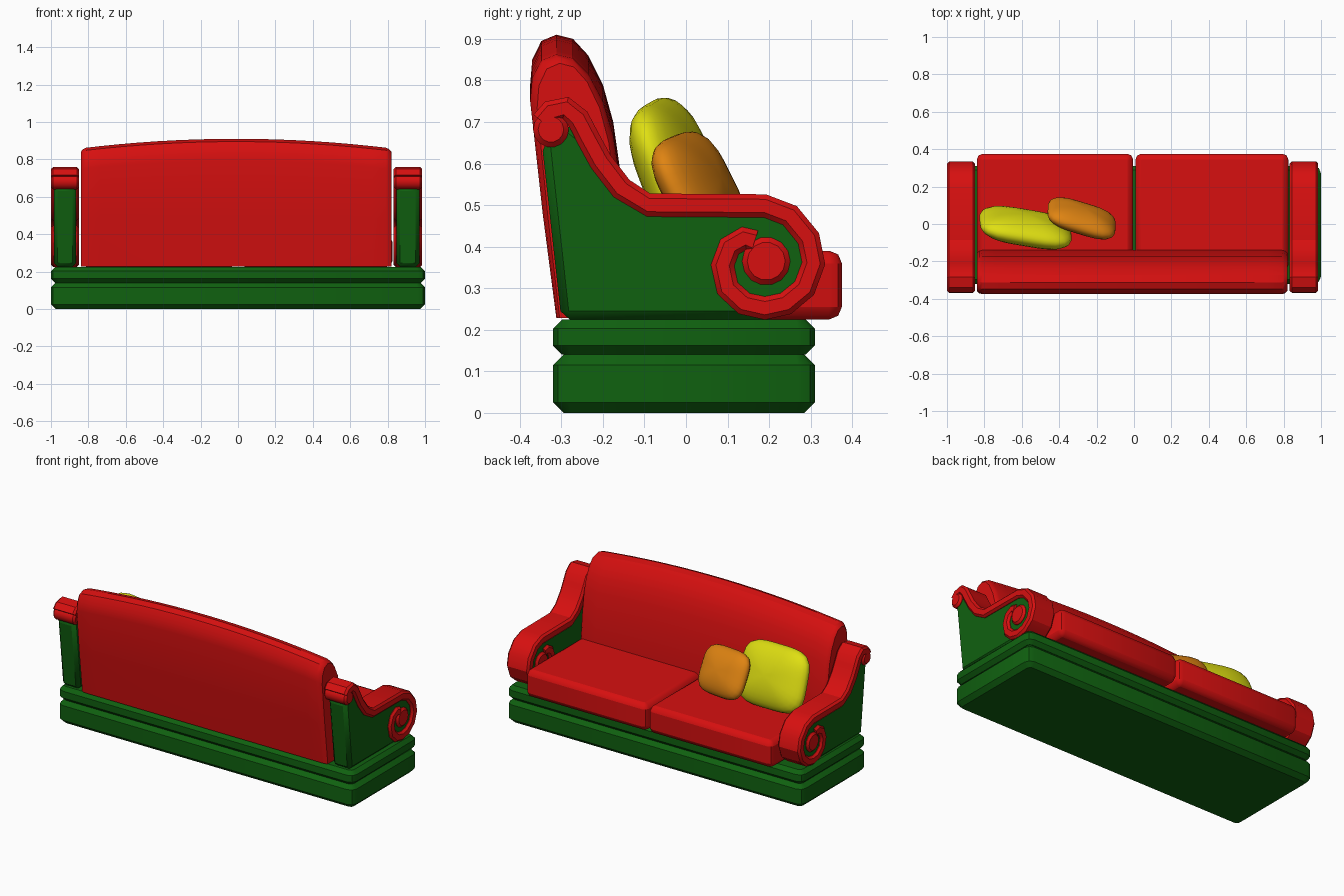
import bpy, bmesh, math
from mathutils import Vector, Matrix

if "Cube" in bpy.data.objects:
    bpy.data.objects.remove(bpy.data.objects["Cube"])


def material(name, rgb):
    m = bpy.data.materials.new(name)
    m.use_nodes = True
    m.diffuse_color = (*rgb, 1)
    m.node_tree.nodes["Principled BSDF"].inputs["Base Color"].default_value = (*rgb, 1)
    return m


RED = material("red fabric", (0.68, 0.005, 0.005))
GREEN = material("green fabric", (0.005, 0.12, 0.005))
YELLOW = material("yellow fabric", (0.74, 0.74, 0.006))
ORANGE = material("orange fabric", (0.74, 0.23, 0.006))


def finish(name, bm, mat, bevel=0, segments=1, limit=50, smooth=30):
    bmesh.ops.recalc_face_normals(bm, faces=bm.faces)
    mesh = bpy.data.meshes.new(name)
    bm.to_mesh(mesh)
    bm.free()
    ob = bpy.data.objects.new(name, mesh)
    bpy.context.collection.objects.link(ob)
    mesh.materials.append(mat)
    if bevel:
        mod = ob.modifiers.new("edge", 'BEVEL')
        mod.width, mod.segments = bevel, segments
        mod.limit_method, mod.angle_limit = 'ANGLE', math.radians(limit)
    bpy.ops.object.select_all(action='DESELECT')
    bpy.context.view_layer.objects.active = ob
    ob.select_set(True)
    bpy.ops.object.shade_smooth_by_angle(angle=math.radians(smooth))
    return ob


def box(name, lo, hi, mat, bevel, segments=1, corner=0):
    bm = bmesh.new()
    lo, hi = Vector(lo), Vector(hi)
    bmesh.ops.create_cube(bm, size=1)
    bmesh.ops.scale(bm, vec=hi - lo, verts=bm.verts)
    bmesh.ops.translate(bm, vec=(lo + hi) / 2, verts=bm.verts)
    if corner:
        upright = [e for e in bm.edges if abs(e.verts[0].co.z - e.verts[1].co.z) > 0.01]
        bmesh.ops.bevel(bm, geom=upright, offset=corner, segments=2, profile=0.5, affect='EDGES')
    return finish(name, bm, mat, bevel, segments)


def prism(name, outline, x0, x1, mat, bevel):
    """Side outline in (y, z) extruded across x."""
    bm = bmesh.new()
    face = bm.faces.new([bm.verts.new((x0, y, z)) for y, z in outline])
    ext = bmesh.ops.extrude_face_region(bm, geom=[face])
    verts = [v for v in ext["geom"] if isinstance(v, bmesh.types.BMVert)]
    bmesh.ops.translate(bm, vec=(x1 - x0, 0, 0), verts=verts)
    return finish(name, bm, mat, bevel)


def loft(name, rings, mat):
    bm = bmesh.new()
    loops = [[bm.verts.new(p) for p in ring] for ring in rings]
    n = len(loops[0])
    for a, b in zip(loops, loops[1:]):
        for i in range(n):
            j = (i + 1) % n
            bm.faces.new((a[i], a[j], b[j], b[i]))
    bm.faces.new(loops[0])
    bm.faces.new(loops[-1])
    return finish(name, bm, mat)


def band(name, path, x0, x1, half, chamfer, mat):
    """Chamfered strip following a path in the side plane."""
    rings = []
    for i, (y, z) in enumerate(path):
        a, b = path[max(i - 1, 0)], path[min(i + 1, len(path) - 1)]
        t = Vector((b[0] - a[0], b[1] - a[1])).normalized()
        n = Vector((-t.y, t.x))
        c, h = chamfer, half
        section = [(x0, c - h), (x0 + c, -h), (x1 - c, -h), (x1, c - h),
                   (x1, h - c), (x1 - c, h), (x0 + c, h), (x0, h - c)]
        rings.append([(x, y + n.x * o, z + n.y * o) for x, o in section])
    return loft(name, rings, mat)


def circle(y, z, r, n=14):
    return [(y + r * math.cos(k * math.tau / n), z + r * math.sin(k * math.tau / n)) for k in range(n)]


# Base: two stacked plinths with a groove between
box("lower_base", (-1, -0.32, 0), (1, 0.31, 0.14), GREEN, 0.025, corner=0.04)
box("upper_base", (-1, -0.32, 0.14), (1, 0.31, 0.225), GREEN, 0.022, corner=0.04)

# Arms: green side panel, scrolled red band and the two roll ends
SCROLL = [(-0.345, 0.7), (-0.325, 0.725), (-0.29, 0.733), (-0.26, 0.708), (-0.235, 0.66),
          (-0.205, 0.605), (-0.155, 0.54), (-0.09, 0.5), (0.19, 0.498), (0.25, 0.475),
          (0.295, 0.42), (0.307, 0.36), (0.285, 0.3), (0.24, 0.263), (0.19, 0.252),
          (0.14, 0.263), (0.1, 0.3), (0.088, 0.355), (0.105, 0.4), (0.14, 0.42), (0.165, 0.412)]
PANEL = [(-0.3, 0.225), (-0.347, 0.65), (-0.285, 0.7)] + SCROLL[4:13] + [(0.2, 0.225)]
for side, x0, x1 in (("right", -1.0, -0.85), ("left", 0.832, 0.985)):
    prism(side + "_arm_panel", PANEL, x0 + 0.015, x1 - 0.015, GREEN, 0.02)
    band(side + "_arm_band", SCROLL, x0, x1, 0.028, 0.012, RED)
    prism(side + "_front_roll", circle(0.193, 0.365, 0.058), x0, x1, RED, 0.012)
    prism(side + "_rear_roll", circle(-0.325, 0.682, 0.043), x0, x1, RED, 0.012)

# Backrest: side profile lofted along x, its top edge arched
BACK = [(-0.312, 0.228), (-0.345, 0.5), (-0.375, 0.79), (-0.37, 0.85), (-0.348, 0.895),
        (-0.312, 0.91), (-0.272, 0.9), (-0.235, 0.86), (-0.2, 0.79), (-0.175, 0.7),
        (-0.155, 0.56), (-0.14, 0.4), (-0.14, 0.228)]
MID, HALF = -0.01, 0.83
stations = [(-1, 0.86), (-0.985, 0.96), (-0.965, 1)]
stations += [(k / 8, 1) for k in range(-7, 8)]
stations += [(-u, s) for u, s in reversed(stations[:3])]
rings = []
for u, s in stations:
    top = 1 - 0.075 * u * u
    rings.append([(MID + HALF * u, -0.255 + (y + 0.255) * s,
                   0.228 + (z - 0.228) * top * (0.8 + 0.2 * s)) for y, z in BACK])
loft("backrest", rings, RED)

# Seat cushions
box("right_seat_cushion", (-0.84, -0.25, 0.225), (-0.005, 0.375, 0.39), RED, 0.03, 2, 0.03)
box("left_seat_cushion", (0.008, -0.25, 0.225), (0.825, 0.375, 0.39), RED, 0.03, 2, 0.03)


# Throw pillows: soft rounded squares leaning back
def pillow(name, center, size, lean, turn, roll, mat):
    bm = bmesh.new()
    bmesh.ops.create_uvsphere(bm, u_segments=32, v_segments=16, radius=1)
    for v in bm.verts:
        x, y, z = v.co
        r = math.hypot(x, y)
        if r > 1e-5:
            c, s = x / r, y / r
            k = (c ** 4 + s ** 4) ** -0.25
            x, y = x * k, y * k
        v.co = (x * size[0] / 2, z * size[1] / 2, y * size[2] / 2)
    rot = Matrix.Rotation(turn, 4, 'Z') @ Matrix.Rotation(lean, 4, 'X') @ Matrix.Rotation(roll, 4, 'Y')
    bmesh.ops.transform(bm, matrix=Matrix.Translation(center) @ rot, verts=bm.verts)
    return finish(name, bm, mat, smooth=60)


pillow("large_pillow", (-0.58, -0.02, 0.575), (0.5, 0.16, 0.37), 0.35, -0.2, 0.1, YELLOW)
pillow("small_pillow", (-0.28, 0.03, 0.54), (0.38, 0.13, 0.28), 0.45, -0.35, 0.13, ORANGE)
